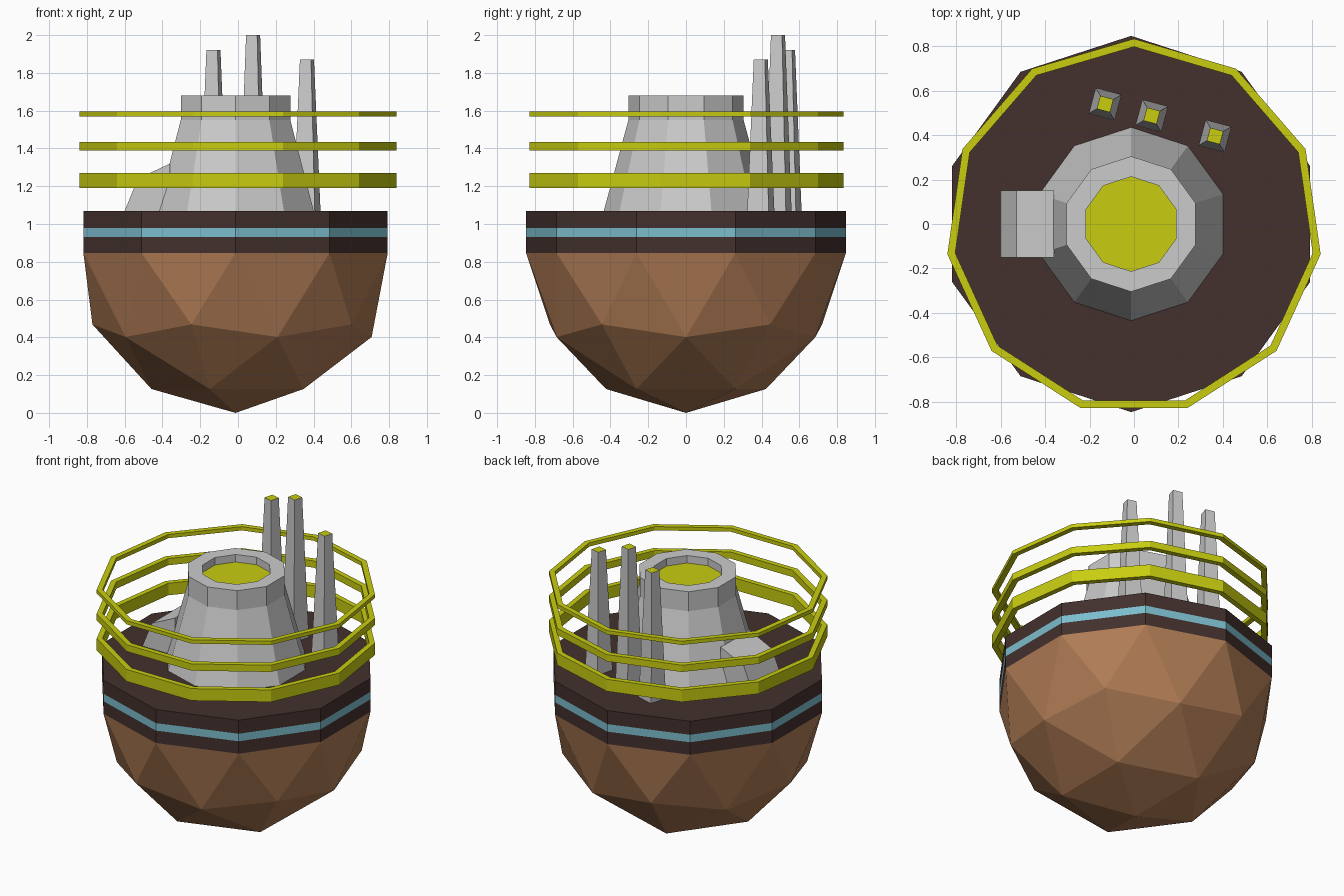
import bpy, bmesh
from math import sin, cos, pi, radians

if "Cube" in bpy.data.objects:
    bpy.data.objects.remove(bpy.data.objects["Cube"])

CX = -0.013          # hull axis
R = 0.847            # hull radius


def material(name, rgb):
    m = bpy.data.materials.new(name)
    m.diffuse_color = (*rgb, 1)
    m.use_nodes = True
    m.node_tree.nodes["Principled BSDF"].inputs["Base Color"].default_value = m.diffuse_color
    return m


WOOD = material("copper_brown", (0.43, 0.20, 0.09))
DARK = material("dark_brown", (0.056, 0.03, 0.026))
BLUE = material("light_blue", (0.20, 0.51, 0.61))
YELLOW = material("yellow", (0.58, 0.61, 0.005))


def finish(name, bm, mats=()):
    bmesh.ops.recalc_face_normals(bm, faces=bm.faces)
    me = bpy.data.meshes.new(name)
    bm.to_mesh(me)
    bm.free()
    for m in mats:
        me.materials.append(m)
    ob = bpy.data.objects.new(name, me)
    bpy.context.collection.objects.link(ob)
    return ob


def lathe(name, profile, sides, center, mats=(), cap=False, loop=False,
          start=pi / 2, cap_mat=0):
    """Spin (radius, z) points into flat sides; optionally cap the last ring or close the loop."""
    bm = bmesh.new()
    rings = [[bm.verts.new((center[0] + r * cos(start + 2 * pi * i / sides),
                            center[1] + r * sin(start + 2 * pi * i / sides), z))
              for i in range(sides)] for r, z in profile]
    pairs = list(zip(rings, rings[1:]))
    if loop:
        pairs.append((rings[-1], rings[0]))
    for a, b in pairs:
        for i in range(sides):
            j = (i + 1) % sides
            bm.faces.new((a[i], a[j], b[j], b[i]))
    if cap:
        bm.faces.new(rings[-1]).material_index = cap_mat
    return finish(name, bm, mats)


# Faceted bowl: lower half of an icosphere
bm = bmesh.new()
bmesh.ops.create_icosphere(bm, subdivisions=2, radius=R)
bmesh.ops.delete(bm, geom=[v for v in bm.verts if v.co.z > 0.01], context='VERTS')
bmesh.ops.translate(bm, verts=bm.verts, vec=(CX, 0, R))
finish("bowl", bm, [WOOD])

# Hull bands and deck
hub = (CX, 0)
lathe("lower_band", [(R, R), (R, 0.93)], 10, hub, [DARK])
lathe("blue_stripe", [(R, 0.93), (R, 0.98)], 10, hub, [BLUE])
lathe("upper_band_and_deck", [(R, 0.98), (R, 1.07)], 10, hub, [DARK], cap=True)

# Central tower with recessed glowing mouth
lathe("tower", [(0.435, 1.07), (0.305, 1.55), (0.305, 1.68), (0.213, 1.68), (0.213, 1.63)],
      10, hub)
lathe("tower_mouth", [(0.213, 1.63)], 10, hub, [YELLOW], cap=True)

# Sloped annex on the left of the tower
bm = bmesh.new()
outline = [(-0.60, 1.07), (-0.53, 1.24), (-0.36, 1.32), (-0.36, 1.07)]
face = bm.faces.new([bm.verts.new((x, -0.15, z)) for x, z in outline])
ext = bmesh.ops.extrude_face_region(bm, geom=[face], use_keep_orig=True)
bmesh.ops.translate(bm, vec=(0, 0.30, 0),
                    verts=[g for g in ext["geom"] if isinstance(g, bmesh.types.BMVert)])
finish("annex", bm)

# Tapered square chimneys with yellow tops
grey = material("grey", (0.8, 0.8, 0.8))
for i, (x, y, top) in enumerate([(-0.13, 0.54, 1.92), (0.08, 0.487, 2.0), (0.365, 0.396, 1.87)]):
    lathe(f"chimney_{i + 1}", [(0.083, 1.07), (0.043, top)], 4, (x, y),
          [grey, YELLOW], cap=True, start=radians(30), cap_mat=1)

# Floating rings, thinner towards the top
for i, (z0, z1) in enumerate([(1.19, 1.27), (1.39, 1.435), (1.57, 1.595)]):
    lathe(f"ring_{i + 1}", [(0.849, z0), (0.849, z1), (0.813, z1), (0.813, z0)],
          11, (0, -0.015), [YELLOW], loop=True)
